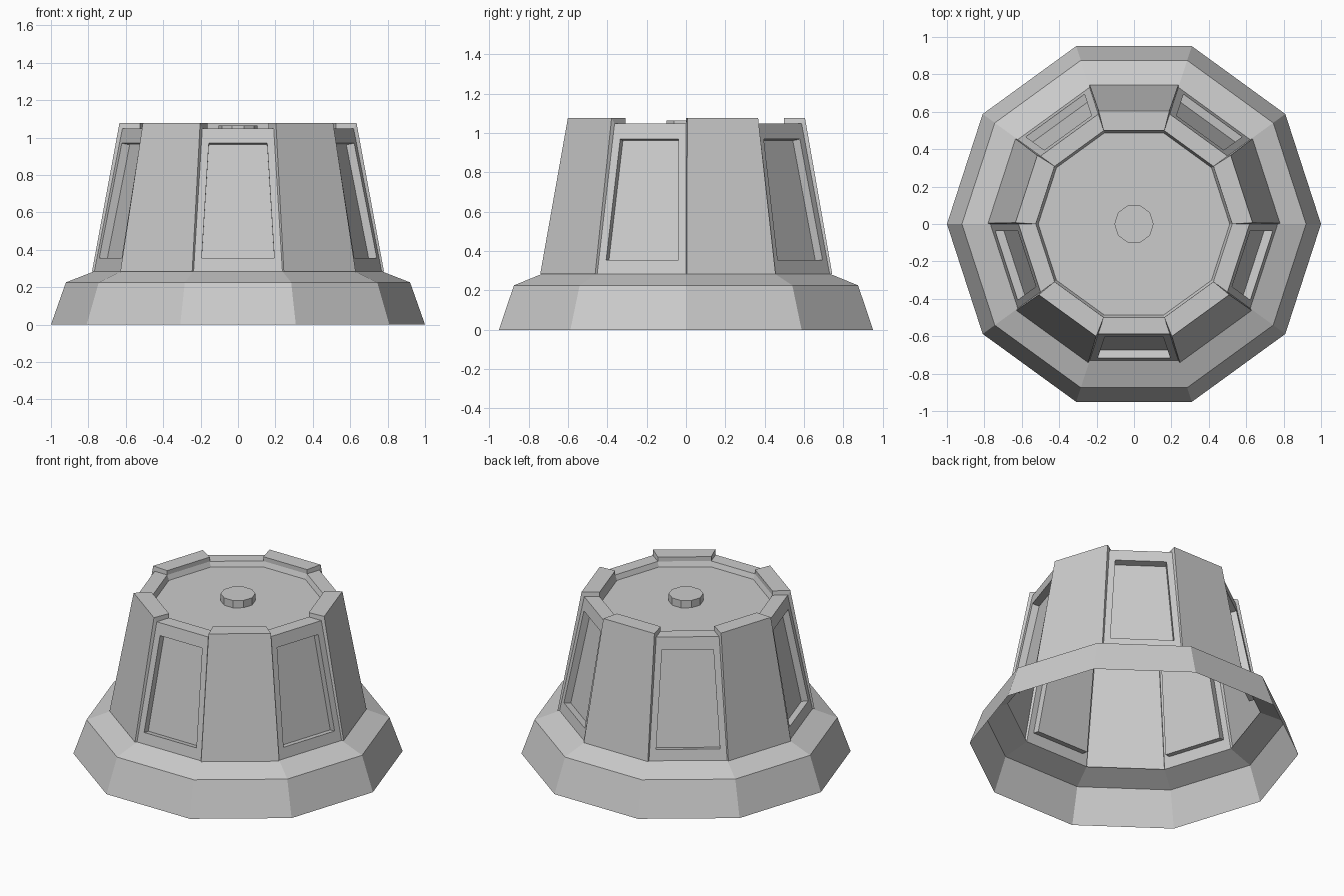
import bpy, bmesh, math
from mathutils import Vector

if "Cube" in bpy.data.objects:
    bpy.data.objects.remove(bpy.data.objects["Cube"])

N = 10
STEP = math.tau / N


def pt(r, z, k):
    a = k * STEP
    return Vector((r * math.cos(a), r * math.sin(a), z))


def band(faces, lower, upper, k):
    """One wall segment between two (radius, height) profile points."""
    faces.append([pt(*lower, k), pt(*lower, k + 1), pt(*upper, k + 1), pt(*upper, k)])


def make(name, faces):
    bm = bmesh.new()
    for f in faces:
        bm.faces.new([bm.verts.new(p) for p in f])
    bmesh.ops.remove_doubles(bm, verts=bm.verts, dist=0.0005)
    bmesh.ops.recalc_face_normals(bm, faces=bm.faces)
    me = bpy.data.meshes.new(name)
    bm.to_mesh(me)
    bm.free()
    ob = bpy.data.objects.new(name, me)
    bpy.context.collection.objects.link(ob)
    return ob


# Profile points (radius, height)
BASE, SHOULDER, FOOT = (1.0, 0.0), (0.92, 0.226), (0.768, 0.285)
TOP, INNER, CAP = (0.618, 1.048), (0.525, 1.048), (0.512, 1.015)
HIGH = 1.077

# Open-bottomed flared skirt
skirt = []
for k in range(N):
    band(skirt, BASE, SHOULDER, k)
    band(skirt, SHOULDER, FOOT, k)
make("skirt", skirt)

# Upper shell: alternating raised ribs and recessed panels
shell = []
for k in range(N):
    mid = (k + 0.5) * STEP
    n = Vector((math.cos(mid), math.sin(mid), 0))
    band(shell, CAP, INNER, k)
    foot, top, inner = ([pt(*p, j) for j in (k, k + 1)] for p in (FOOT, TOP, INNER))
    if k % 2 == 0:
        # Raised rib with a block standing on the rim
        foot2 = [p + n * 0.013 for p in foot]
        top2 = [pt(0.612, HIGH, j) + n * 0.023 for j in (k, k + 1)]
        inner2 = [pt(INNER[0], HIGH, j) for j in (k, k + 1)]
        for a, b in ((foot, foot2), (foot2, top2), (top2, inner2), (inner2, inner)):
            shell.append([a[0], a[1], b[1], b[0]])
        for i in (0, 1):
            shell.append([foot[i], foot2[i], top2[i], top[i]])
            shell.append([top[i], top2[i], inner2[i], inner[i]])
    else:
        # Flat rim and a framed, sunken panel
        band(shell, TOP, INNER, k)
        outer = [foot[0], foot[1], top[1], top[0]]
        side = Vector((-n.y, n.x, 0))
        normal = (outer[1] - outer[0]).cross(outer[3] - outer[0]).normalized()
        hole = []
        for z, half in ((0.355, 0.194), (0.97, 0.156)):
            t = (z - FOOT[1]) / (TOP[1] - FOOT[1])
            c = (foot[0] + foot[1]).lerp(top[0] + top[1], t) / 2
            hole.append((c - side * half, c + side * half))
        hole = [hole[0][0], hole[0][1], hole[1][1], hole[1][0]]
        sunk = [p - normal * 0.045 for p in hole]
        for a, b in ((outer, hole), (hole, sunk)):
            for i in range(4):
                j = (i + 1) % 4
                shell.append([a[i], a[j], b[j], b[i]])
        shell.append(sunk)

# Sunken top plate
shell.append([pt(*CAP, k) for k in range(N)])
make("upper_shell", shell)

# Small central knob
knob = [[pt(0.105, 1.064, k) for k in range(N)]]
for k in range(N):
    band(knob, (0.105, 1.015), (0.105, 1.064), k)
make("top_knob", knob)
